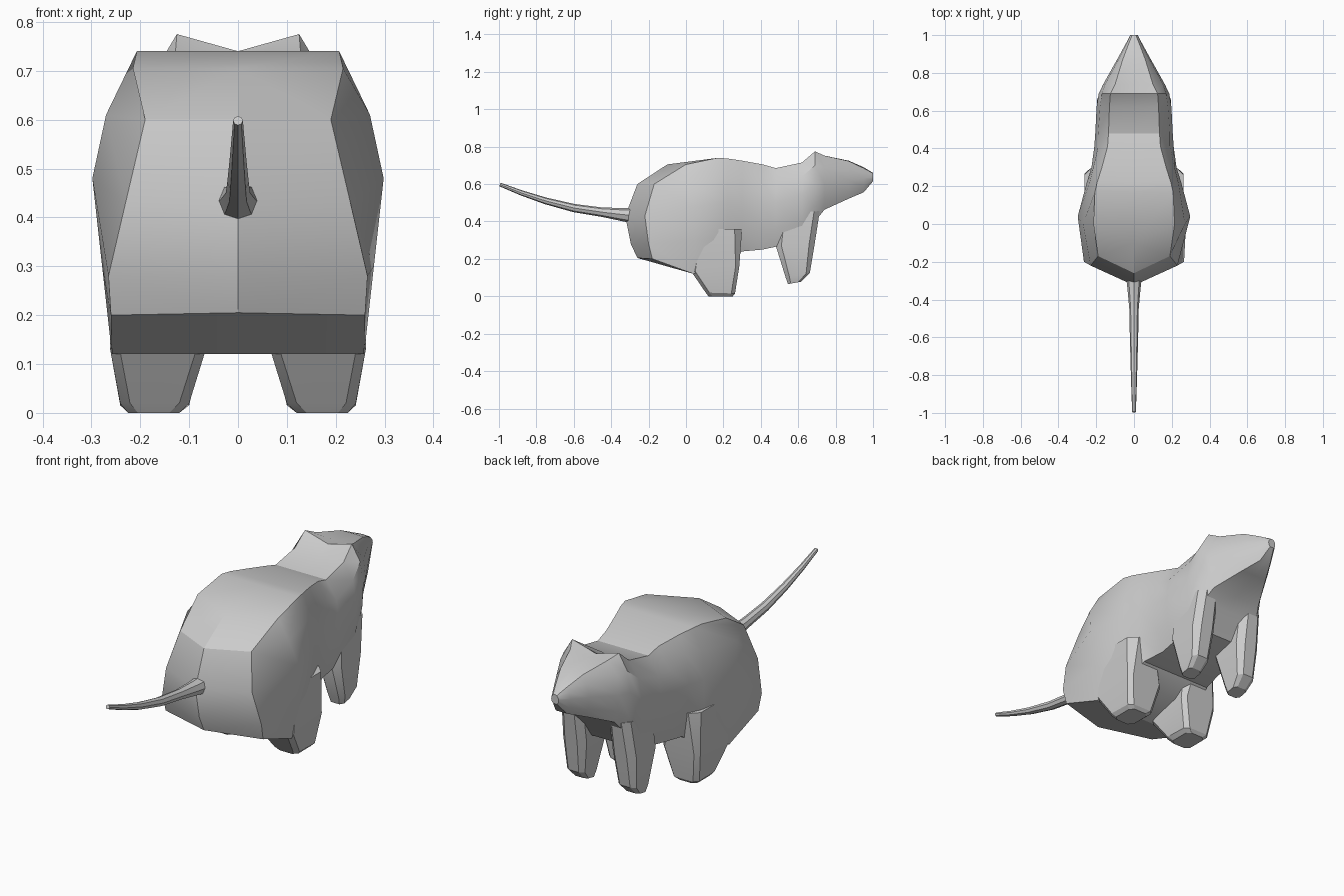
import bpy, bmesh, math
from mathutils import Vector

if "Cube" in bpy.data.objects:
    bpy.data.objects.remove(bpy.data.objects["Cube"])


def finish(name, bm, mirror=False):
    bmesh.ops.recalc_face_normals(bm, faces=bm.faces)
    me = bpy.data.meshes.new(name)
    bm.to_mesh(me)
    bm.free()
    ob = bpy.data.objects.new(name, me)
    bpy.context.collection.objects.link(ob)
    if mirror:
        ob.modifiers.new("Mirror", "MIRROR")
    bpy.ops.object.select_all(action="DESELECT")
    ob.select_set(True)
    bpy.context.view_layer.objects.active = ob
    bpy.ops.object.shade_smooth_by_angle(angle=math.radians(28))
    return ob


def loft(bm, rings, cap_start=True, cap_end=True):
    loops = [[bm.verts.new(p) for p in r] for r in rings]
    n = len(loops[0])
    for a, b in zip(loops, loops[1:]):
        for i in range(n):
            j = (i + 1) % n
            bm.faces.new((a[i], a[j], b[j], b[i]))
    if cap_start:
        bm.faces.new(loops[0])
    if cap_end:
        bm.faces.new(loops[-1])
    return loops


def full(half):
    # half outline from top centre to bottom centre, completed on the other side
    return half + [(-x, y, z) for x, y, z in reversed(half[1:-1])]


# body and head: rump rings, then sections of
# y, centre top z, then (half width, z) for top edge, upper, middle, lower, bottom
rump = [(0, -.1, .705), (.215, 0, .705), (.19, -.17, .6), (.23, -.22, .43),
        (.265, -.2, .28), (.26, -.18, .2), (0, -.26, .205)]
hips = [(0, .17, .74), (.207, .17, .74), (.27, .0, .61), (.298, .04, .48),
        (.278, .05, .3), (.258, .04, .12), (0, .04, .12)]
sections = [
    (.22, .737, .195, .737, .235, .63, .25, .50, .25, .30, .22, .17),
    (.30, .725, .17, .725, .215, .64, .225, .50, .215, .35, .19, .24),
    (.41, .705, .14, .705, .19, .61, .21, .50, .205, .36, .17, .25),
    (.48, .685, .135, .685, .19, .60, .205, .50, .20, .36, .17, .265),
    (.62, .715, .13, .715, .18, .64, .198, .54, .195, .40, .17, .30),
    (.69, .74, .125, .775, .17, .70, .187, .60, .18, .48, .16, .40),
    (.74, .74, .10, .752, .153, .69, .163, .60, .15, .52, .135, .463),
    (.87, .725, .06, .723, .083, .68, .09, .62, .085, .56, .07, .522),
    (.95, .69, .03, .685, .043, .66, .046, .63, .042, .59, .03, .556),
    (1.0, .66, .01, .657, .017, .648, .02, .637, .018, .625, .01, .615),
]
rings = [full(rump), full(hips)]
for y, zt, *p in sections:
    side = [(p[i], y, p[i + 1]) for i in range(0, 10, 2)]
    rings.append(full([(0, y, zt)] + side + [(0, y, p[-1])]))
bm = bmesh.new()
back = loft(bm, rings, cap_start=False)[0]
c = [bm.verts.new(p) for p in ((0, -.26, .6), (0, -.325, .43), (0, -.295, .28))]
for s in (1, -1):
    p = [back[(s * i) % 12] for i in range(7)]
    for f in ((p[0], p[1], p[2], c[0]), (p[2], p[3], c[1], c[0]),
              (p[3], p[4], c[2], c[1]), (p[4], p[5], p[6], c[2])):
        bm.faces.new(f)
finish("body", bm)


def leg(name, levels):
    # each level: x range, y range, z at back, z at front, corner cut
    rs = []
    for x0, x1, y0, y1, zb, zf, k in levels:
        pts = [(x0 + k, y0), (x1 - k, y0), (x1, y0 + k), (x1, y1 - k),
               (x1 - k, y1), (x0 + k, y1), (x0, y1 - k), (x0, y0 + k)]
        rs.append([(x, y, zb + (zf - zb) * (y - y0) / (y1 - y0)) for x, y in pts])
    bm = bmesh.new()
    loft(bm, rs)
    finish(name, bm, mirror=True)


leg("hind_legs", [(.09, .262, .04, .30, .36, .36, .04),
                  (.065, .262, .03, .285, .13, .16, .02),
                  (.10, .241, .105, .262, .02, .015, .02),
                  (.12, .225, .12, .25, 0, 0, .02)])
leg("front_legs", [(.07, .185, .50, .715, .45, .455, .03),
                   (.07, .195, .48, .688, .27, .28, .03),
                   (.09, .185, .533, .662, .10, .125, .02),
                   (.10, .175, .545, .615, .065, .078, .015)])

# tail: tapered tube following a rising path
path = [(-.28, .432, .042), (-.34, .437, .035), (-.45, .450, .025), (-.60, .472, .022),
        (-.75, .510, .018), (-.88, .553, .014), (-.995, .598, .010)]
rings = []
for i, (y, z, r) in enumerate(path):
    a, b = path[max(i - 1, 0)], path[min(i + 1, len(path) - 1)]
    t = Vector((0, b[0] - a[0], b[1] - a[1])).normalized()
    up = Vector((1, 0, 0)).cross(t)
    rings.append([Vector((r * math.cos(q), y, z)) + up * r * math.sin(q)
                  for q in (math.tau * k / 8 for k in range(8))])
bm = bmesh.new()
loft(bm, rings)
finish("tail", bm)
